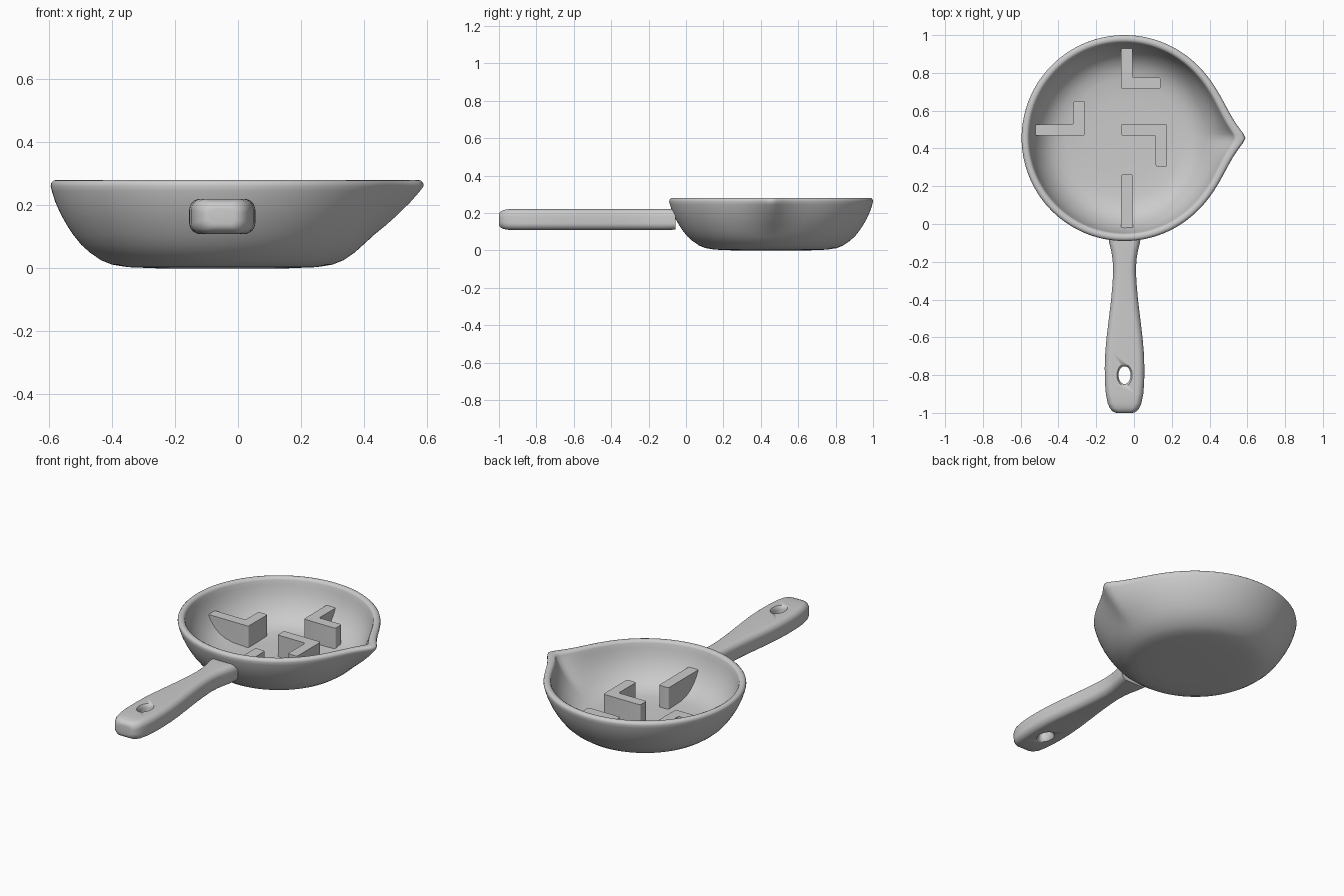
import bpy, bmesh, math

cube = bpy.data.objects.get("Cube")
if cube:
    bpy.data.objects.remove(cube)

CX, CY = -0.05, 0.455      # bowl centre
SEG = 144

grey = bpy.data.materials.new("plain grey")
grey.use_nodes = True
grey.diffuse_color = (0.6, 0.6, 0.6, 1)
grey.node_tree.nodes["Principled BSDF"].inputs["Base Color"].default_value = (0.6, 0.6, 0.6, 1)


def finish(name, bm):
    bmesh.ops.recalc_face_normals(bm, faces=bm.faces)
    mesh = bpy.data.meshes.new(name)
    bm.to_mesh(mesh)
    bm.free()
    mesh.materials.append(grey)
    obj = bpy.data.objects.new(name, mesh)
    bpy.context.collection.objects.link(obj)
    return obj


def loft(name, rings):
    """Skin a list of closed rings and cap both ends."""
    bm = bmesh.new()
    loops = [[bm.verts.new(p) for p in ring] for ring in rings]
    n = len(loops[0])
    for a, b in zip(loops, loops[1:]):
        for i in range(n):
            j = (i + 1) % n
            bm.faces.new((a[i], a[j], b[j], b[i]))
    bm.faces.new(loops[0])
    bm.faces.new(loops[-1])
    return finish(name, bm)


def smooth(obj, degrees):
    bpy.ops.object.select_all(action='DESELECT')
    obj.select_set(True)
    bpy.context.view_layer.objects.active = obj
    bpy.ops.object.shade_smooth_by_angle(angle=math.radians(degrees))


def cut(obj, tool, operation):
    """Apply a boolean to obj."""
    mod = obj.modifiers.new("cut", 'BOOLEAN')
    mod.operation, mod.object, mod.solver = operation, tool, 'EXACT'
    bpy.context.view_layer.objects.active = obj
    bpy.ops.object.modifier_apply(modifier=mod.name)


def bowl_ring(r, z, lip):
    """Circle drawn out to a pointed pouring lip on +x, stronger near the rim."""
    ring = []
    for i in range(SEG):
        a = 2 * math.pi * i / SEG
        off = math.degrees(min(a, 2 * math.pi - a))
        pull = math.exp(1.5 / 9.5 - math.hypot(off, 1.5) / 9.5)
        height = min(1, max(0, (z - 0.09) / 0.17))
        rr = r + lip * pull * height
        ring.append((CX + rr * math.cos(a), CY + rr * math.sin(a), z))
    return ring


# Bowl: outer wall up, round rim, inner wall down
outer = [(0.2, 0), (0.3, 0.004), (0.35, 0.012), (0.385, 0.026), (0.42, 0.05),
         (0.448, 0.075), (0.472, 0.105), (0.492, 0.135), (0.512, 0.17),
         (0.53, 0.21), (0.541, 0.245), (0.545, 0.262), (0.543, 0.272),
         (0.536, 0.279), (0.527, 0.281)]
inner = [(0.518, 0.28), (0.509, 0.275), (0.505, 0.265), (0.5, 0.24), (0.489, 0.2),
         (0.475, 0.165), (0.455, 0.13), (0.43, 0.098), (0.4, 0.072), (0.36, 0.052),
         (0.31, 0.041), (0.2, 0.036)]
bowl = loft("bowl", [bowl_ring(r, z, 0.095) for r, z in outer]
            + [bowl_ring(r, z, 0.075) for r, z in inner])
smooth(bowl, 60)

# Raised bars on the bowl floor, trimmed to the curve of the wall
core = loft("bowl_core", [bowl_ring(r + 0.008, z - 0.008, 0) for r, z in reversed(inner)])
core.hide_render = True
T, TOP = 0.06, 0.165       # bar thickness, bar top


def bar(name, outline):
    bm = bmesh.new()
    face = bm.faces.new([bm.verts.new((x, y, 0.01)) for x, y in outline])
    bmesh.ops.recalc_face_normals(bm, faces=bm.faces)
    ext = bmesh.ops.extrude_face_region(bm, geom=[face])
    verts = [g for g in ext["geom"] if isinstance(g, bmesh.types.BMVert)]
    bmesh.ops.translate(bm, verts=verts, vec=(0, 0, TOP - 0.01))
    upright = [e for e in bm.edges if abs(e.verts[0].co.z - e.verts[1].co.z) > 0.05]
    bmesh.ops.bevel(bm, geom=upright, offset=0.009, segments=3, affect='EDGES', profile=0.5)
    obj = finish(name, bm)
    cut(obj, core, 'INTERSECT')
    smooth(obj, 35)


def corner(name, x, y, dx, dy):
    """L-shaped bar with its outer corner at x, y and signed arm lengths."""
    tx, ty = math.copysign(T, dx), math.copysign(T, dy)
    bar(name, [(x, y), (x + dx, y), (x + dx, y + ty), (x + tx, y + ty),
               (x + tx, y + dy), (x, y + dy)])


corner("back_bar", -0.068, 0.715, 0.208, 0.217)
corner("right_bar", -0.26, 0.468, -0.262, 0.182)
corner("centre_bar", 0.175, 0.528, -0.243, -0.224)
bar("front_bar", [(-0.068, -0.022), (-0.005, -0.022), (-0.005, 0.262), (-0.068, 0.262)])
bpy.data.objects.remove(core)


# Handle: rounded-rectangle sections along y
def section(y, w, h):
    rad = min(0.036, h * 0.75)
    ring = []
    for k, (sx, sz) in enumerate([(1, 1), (-1, 1), (-1, -1), (1, -1)]):
        for i in range(9):
            a = math.pi / 2 * (k + i / 8)
            ring.append((CX + sx * (w - rad) + rad * math.cos(a), y,
                         0.165 + sz * (h - rad) + rad * math.sin(a)))
    return ring


stations = [(-1, 0.04, 0.024), (-0.998, 0.052, 0.034), (-0.99, 0.065, 0.044),
            (-0.975, 0.078, 0.051), (-0.95, 0.089, 0.055), (-0.9, 0.099, 0.056),
            (-0.84, 0.104, 0.056), (-0.76, 0.105, 0.056), (-0.68, 0.102, 0.056),
            (-0.6, 0.095, 0.056), (-0.5, 0.083, 0.056), (-0.4, 0.071, 0.056),
            (-0.32, 0.064, 0.056), (-0.25, 0.06, 0.056), (-0.19, 0.063, 0.056),
            (-0.14, 0.071, 0.056), (-0.1, 0.081, 0.056), (-0.055, 0.088, 0.054)]
handle = loft("handle", [section(*s) for s in stations])

# Hanging hole with softly flared rims
flare = [(-0.066, 1.4), (-0.056, 1.25), (-0.048, 1.1), (-0.036, 1),
         (0.036, 1), (0.048, 1.1), (0.056, 1.25), (0.066, 1.4)]
hole = loft("hole_cutter", [[(CX + 0.032 * s * math.cos(math.pi * i / 20),
                              -0.8 + 0.047 * s * math.sin(math.pi * i / 20), 0.165 + z)
                             for i in range(40)] for z, s in flare])
hole.hide_render = True
cut(handle, hole, 'DIFFERENCE')
bpy.data.objects.remove(hole)
smooth(handle, 50)
